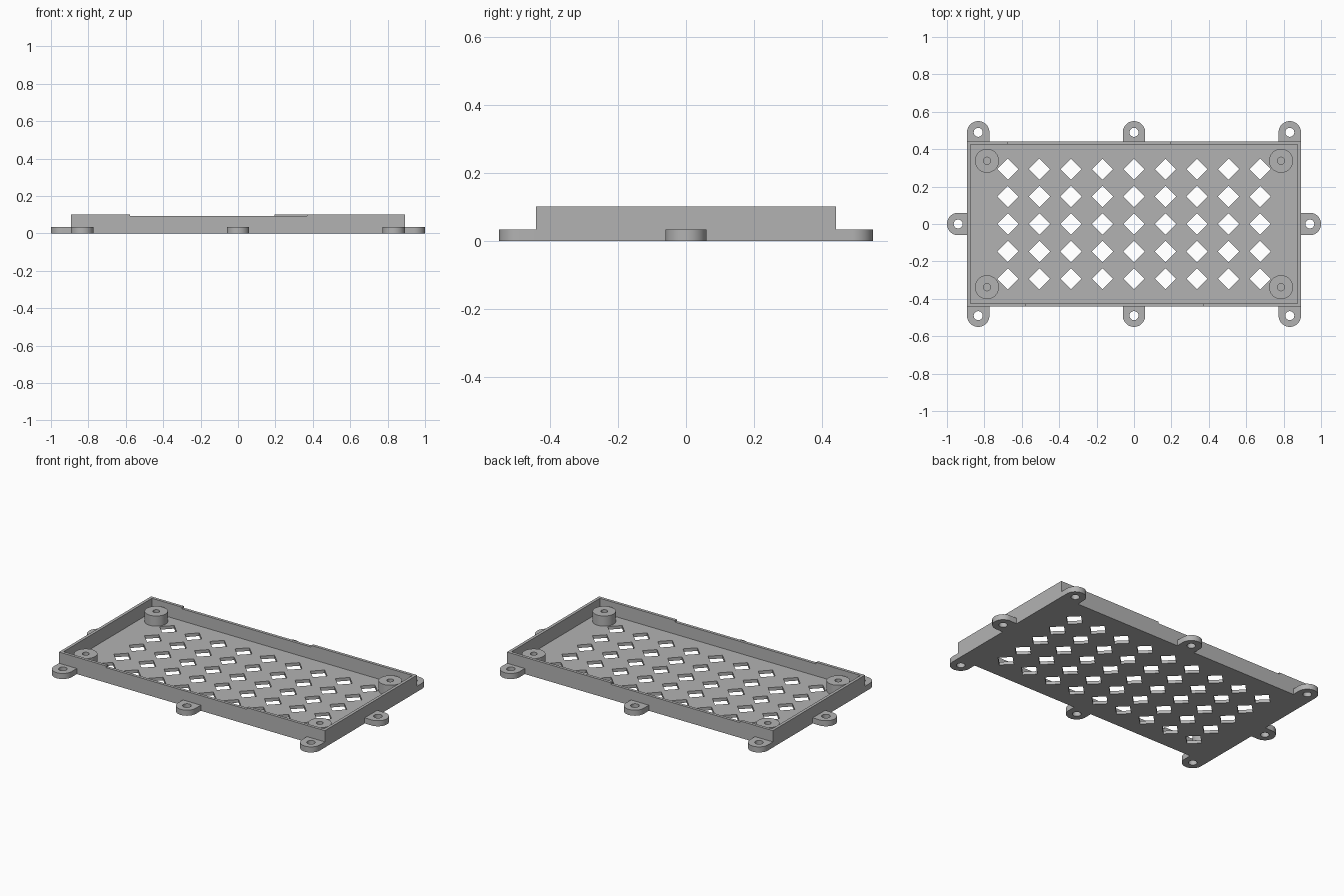
import bpy
import bmesh
from math import radians, cos, sin, pi

if "Cube" in bpy.data.objects:
    bpy.data.objects.remove(bpy.data.objects["Cube"])

# Single plain grey material
GREY = (0.45, 0.45, 0.45, 1)
grey = bpy.data.materials.new("plain grey")
grey.diffuse_color = GREY
grey.use_nodes = True
grey.node_tree.nodes["Principled BSDF"].inputs["Base Color"].default_value = GREY

# Main dimensions
HALF_X, HALF_Y = 0.893, 0.442
WALL, FLOOR = 0.018, 0.019
NOTCH_Z, TOP = 0.092, 0.102
LUG_R, LUG_H, LUG_HOLE = 0.06, 0.034, 0.024


def rect(hx, hy):
    return [(-hx, -hy), (hx, -hy), (hx, hy), (-hx, hy)]


def arc(cx, cy, r, start=0, sweep=2 * pi, n=40):
    return [(cx + r * cos(start + sweep * i / n), cy + r * sin(start + sweep * i / n))
            for i in range(n + (sweep < 6))]


def plate(name, loops, z0, z1):
    """Extrude a filled outline; further loops become holes."""
    curve = bpy.data.curves.new(name, "CURVE")
    curve.dimensions, curve.fill_mode = "2D", "BOTH"
    curve.extrude = (z1 - z0) / 2
    for pts in loops:
        spline = curve.splines.new("POLY")
        spline.points.add(len(pts) - 1)
        for p, (x, y) in zip(spline.points, pts):
            p.co = (x, y, 0, 1)
        spline.use_cyclic_u = True
    temp = bpy.data.objects.new("outline", curve)
    bpy.context.collection.objects.link(temp)
    graph = bpy.context.evaluated_depsgraph_get()
    mesh = bpy.data.meshes.new_from_object(temp.evaluated_get(graph))
    bpy.data.objects.remove(temp)
    bpy.data.curves.remove(curve)

    bm = bmesh.new()
    bm.from_mesh(mesh)
    bmesh.ops.remove_doubles(bm, verts=bm.verts, dist=0.0001)
    bmesh.ops.translate(bm, verts=bm.verts, vec=(0, 0, (z0 + z1) / 2))
    bmesh.ops.recalc_face_normals(bm, faces=bm.faces)
    bm.to_mesh(mesh)
    bm.free()
    mesh.materials.clear()
    mesh.materials.append(grey)
    mesh.name = name
    obj = bpy.data.objects.new(name, mesh)
    bpy.context.collection.objects.link(obj)
    bpy.ops.object.select_all(action="DESELECT")
    obj.select_set(True)
    bpy.context.view_layer.objects.active = obj
    bpy.ops.object.shade_smooth_by_angle(angle=radians(30))
    return obj


# Floor with a grid of diamond vents
vents = [arc(i * 0.1685, j * 0.1465, 0.057, n=4)
         for i in range(-4, 5) for j in range(-2, 3)]
plate("floor", [rect(HALF_X, HALF_Y)] + vents, 0, FLOOR)

# Continuous wall up to the notch level
ix, iy = HALF_X - WALL, HALF_Y - WALL
plate("wall", [rect(HALF_X, HALF_Y), rect(ix, iy)], FLOOR, NOTCH_Z)

# Raised rim at each end, leaving long notches front and back
for name, s, front, back in (("rim_right", -1, -0.577, -0.673),
                             ("rim_left", 1, 0.37, 0.195)):
    plate(name, [[(front, -HALF_Y), (s * HALF_X, -HALF_Y), (s * HALF_X, HALF_Y),
                  (back, HALF_Y), (back, iy), (s * ix, iy), (s * ix, -iy),
                  (front, -iy)]], NOTCH_Z, TOP)

# Four corner posts with blind screw holes
for side, sx in (("left", 1), ("right", -1)):
    for end, sy in (("front", -1), ("back", 1)):
        x, y = sx * 0.786, sy * 0.338
        plate(f"post_{end}_{side}", [arc(x, y, 0.064), arc(x, y, 0.019)], FLOOR, 0.081)


def lug(name, cx, cy, heading, reach):
    """Round-ended mounting tab with a through hole, butted against the wall."""
    dx, dy = cos(heading), sin(heading)
    outline = arc(cx, cy, LUG_R, heading - pi / 2, pi, 24)
    outline += [(x - dx * reach, y - dy * reach) for x, y in (outline[-1], outline[0])]
    plate(name, [outline, arc(cx, cy, LUG_HOLE)], 0, LUG_H)


# Three lugs on each long side and one on each short side
LUG_Y = 0.55 - LUG_R
for end, sy in (("front", -1), ("back", 1)):
    for place, x in (("right", -HALF_X + LUG_R), ("middle", 0), ("left", HALF_X - LUG_R)):
        lug(f"lug_{end}_{place}", x, sy * LUG_Y, sy * pi / 2, LUG_Y - HALF_Y)
for side, sx, heading in (("left", 1, 0), ("right", -1, pi)):
    lug(f"lug_side_{side}", sx * (1 - LUG_R), 0, heading, 1 - LUG_R - HALF_X)
